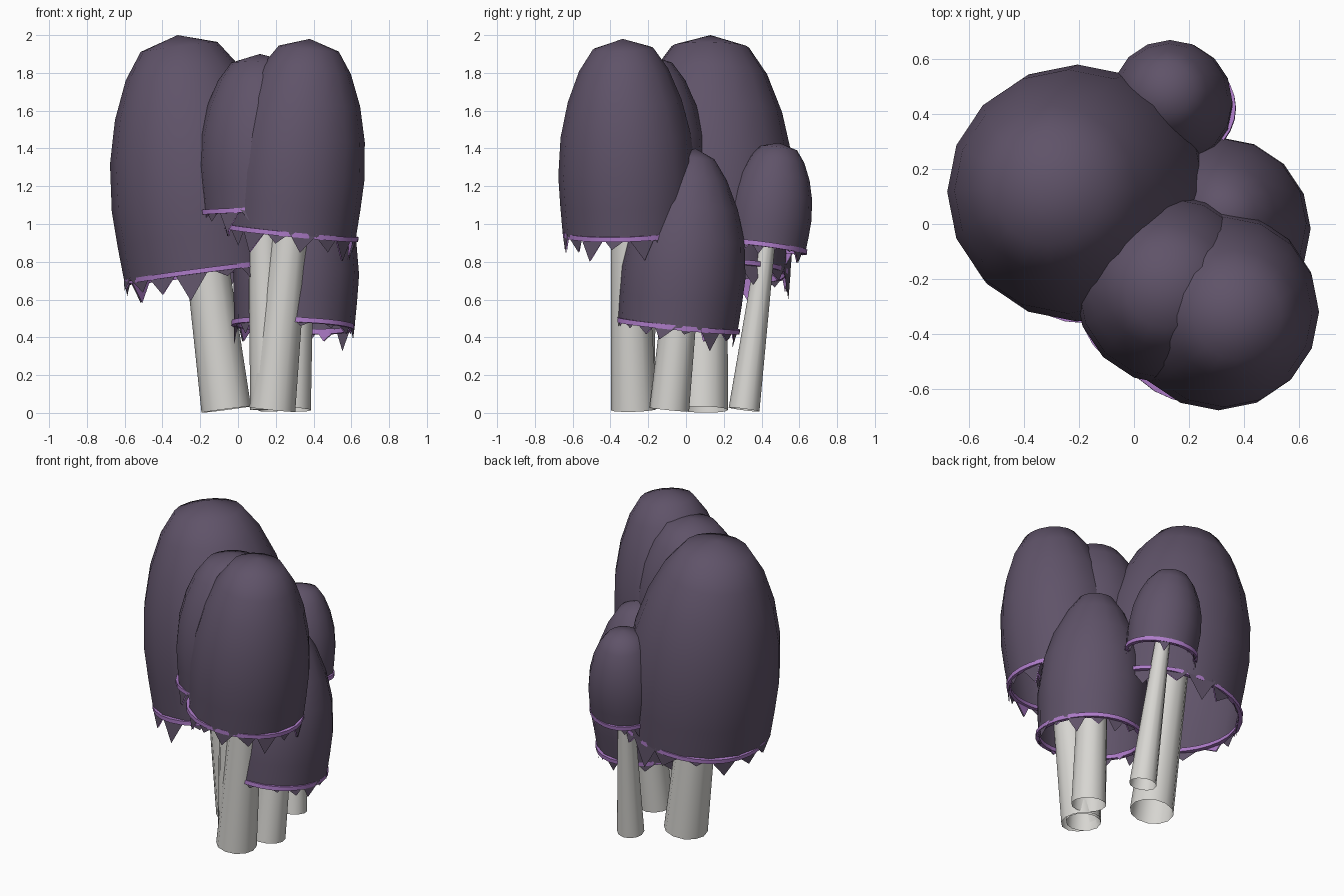
import bpy, bmesh, math, random
from mathutils import Vector

random.seed(11)
if "Cube" in bpy.data.objects:
    bpy.data.objects.remove(bpy.data.objects["Cube"], do_unlink=True)


def material(name, rgb):
    mat = bpy.data.materials.new(name)
    mat.use_nodes = True
    mat.diffuse_color = (*rgb, 1)
    bsdf = mat.node_tree.nodes["Principled BSDF"]
    bsdf.inputs["Base Color"].default_value = (*rgb, 1)
    bsdf.inputs["Roughness"].default_value = 0.8
    return mat


CAP = material("dusky purple", (0.115, 0.086, 0.14))
RIM = material("bright violet", (0.42, 0.20, 0.58))
STEM = material("pale grey", (0.68, 0.67, 0.64))

# Bell shape: position from rim to crown, share of full radius
BELL = [(0, .96), (.15, .985), (.3, 1), (.5, .95), (.68, .83), (.84, .65), (.95, .44)]


def finish(name, bm, mats):
    mesh = bpy.data.meshes.new(name)
    bm.normal_update()
    bm.to_mesh(mesh)
    bm.free()
    obj = bpy.data.objects.new(name, mesh)
    bpy.context.collection.objects.link(obj)
    for mat in mats:
        mesh.materials.append(mat)
    bpy.ops.object.select_all(action="DESELECT")
    obj.select_set(True)
    bpy.context.view_layer.objects.active = obj
    bpy.ops.object.shade_smooth_by_angle(angle=math.radians(50))


class Axis:
    """A leaning line from foot to crown that rings are set square to."""

    def __init__(self, foot, crown):
        self.foot, self.crown = Vector(foot), Vector(crown)
        self.length = (self.crown - self.foot).length
        self.turn = Vector((0, 0, 1)).rotation_difference(self.crown - self.foot)

    def point(self, radius, angle, height):
        local = Vector((radius * math.cos(angle), radius * math.sin(angle), height))
        return self.foot + self.turn @ local

    def ring(self, bm, radius, height, sides):
        return [bm.verts.new(self.point(radius, math.tau * i / sides, height)) for i in range(sides)]


def bridge(bm, low, high):
    n = len(low)
    for i in range(n):
        j = (i + 1) % n
        bm.faces.new((low[i], low[j], high[j], high[i]))


def make_cap(name, axis, rim, radius, power, sides=16):
    bm = bmesh.new()
    span = axis.length - rim
    rings = [axis.ring(bm, radius * (r ** power if t > .3 else r), rim + t * span, sides) for t, r in BELL]
    for low, high in zip(rings, rings[1:]):
        bridge(bm, low, high)
    top = bm.verts.new(axis.crown)
    for i in range(sides):
        bm.faces.new((rings[-1][i], rings[-1][(i + 1) % sides], top))
    finish(name, bm, [CAP])


def make_teeth(name, axis, rim, base, count=16):
    # ragged dark triangles below the rim, every second one lined with violet
    bm = bmesh.new()
    step = math.tau / count
    for i in range(count):
        a = i * step
        flare = random.uniform(.96, 1.03)
        drop = base * random.choice((.1, .16, .22, .26, .34))
        lean = a + step * random.uniform(.25, .75)
        for inset, slot in ((0, 0), (.008, 1)):
            if slot and i % 2:
                continue
            corners = (axis.point(base * 1.005 - inset, a - step * .08, rim + .015),
                       axis.point(base * flare - inset, lean, rim - drop),
                       axis.point(base * 1.005 - inset, a + step * 1.08, rim + .015))
            face = bm.faces.new([bm.verts.new(p) for p in corners])
            face.material_index = slot
            if slot:
                face.normal_flip()
    finish(name, bm, [CAP, RIM])


def make_rim_ring(name, axis, rim, radius, sides=32, tube=4):
    # wavy bead that dips in and out of the cap edge
    bm = bmesh.new()
    thick = .018
    loops = []
    for i in range(sides):
        a = math.tau * i / sides
        r = radius * (1 + .03 * math.sin(3 * a + rim * 9)) - .006
        loops.append([bm.verts.new(axis.point(r + thick * math.cos(b), a, rim + thick * math.sin(b)))
                      for b in (math.tau * (k + .5) / tube for k in range(tube))])
    for i in range(sides):
        bridge(bm, loops[i], loops[(i + 1) % sides])
    bmesh.ops.recalc_face_normals(bm, faces=bm.faces)
    finish(name, bm, [RIM])


def make_stem(name, axis, wide, narrow, top, sides=12):
    # open hollow tube tapering up into the cap
    bm = bmesh.new()
    bridge(bm, axis.ring(bm, wide, .018, sides), axis.ring(bm, narrow, top, sides))
    finish(name, bm, [STEM])


# name, foot, crown, rim height, cap radius, bell sharpness, stem radii
MUSHROOMS = [
    ("large_left", (-.06, .09, 0), (-.32, .13, 2.0), .755, .466, 1, .132, .105),
    ("front_right", (.18, -.275, 0), (.38, -.335, 1.98), .96, .363, 1, .122, .085),
    ("front_middle", (.17, -.27, 0), (.115, -.225, 1.9), 1.07, .345, 1, .105, .08),
    ("low_right", (.28, -.09, 0), (.335, .05, 1.4), .465, .332, 1.4, .105, .09),
    ("small_back", (.19, .305, 0), (.115, .495, 1.43), .89, .222, 1, .082, .042),
]

for name, foot, crown, rim, radius, power, wide, narrow in MUSHROOMS:
    axis = Axis(foot, crown)
    base = radius * BELL[0][1]
    make_cap(name + "_cap", axis, rim, radius, power)
    make_teeth(name + "_teeth", axis, rim, base)
    make_rim_ring(name + "_rim", axis, rim, base)
    make_stem(name + "_stem", axis, wide, narrow, rim + .3 * (axis.length - rim))
